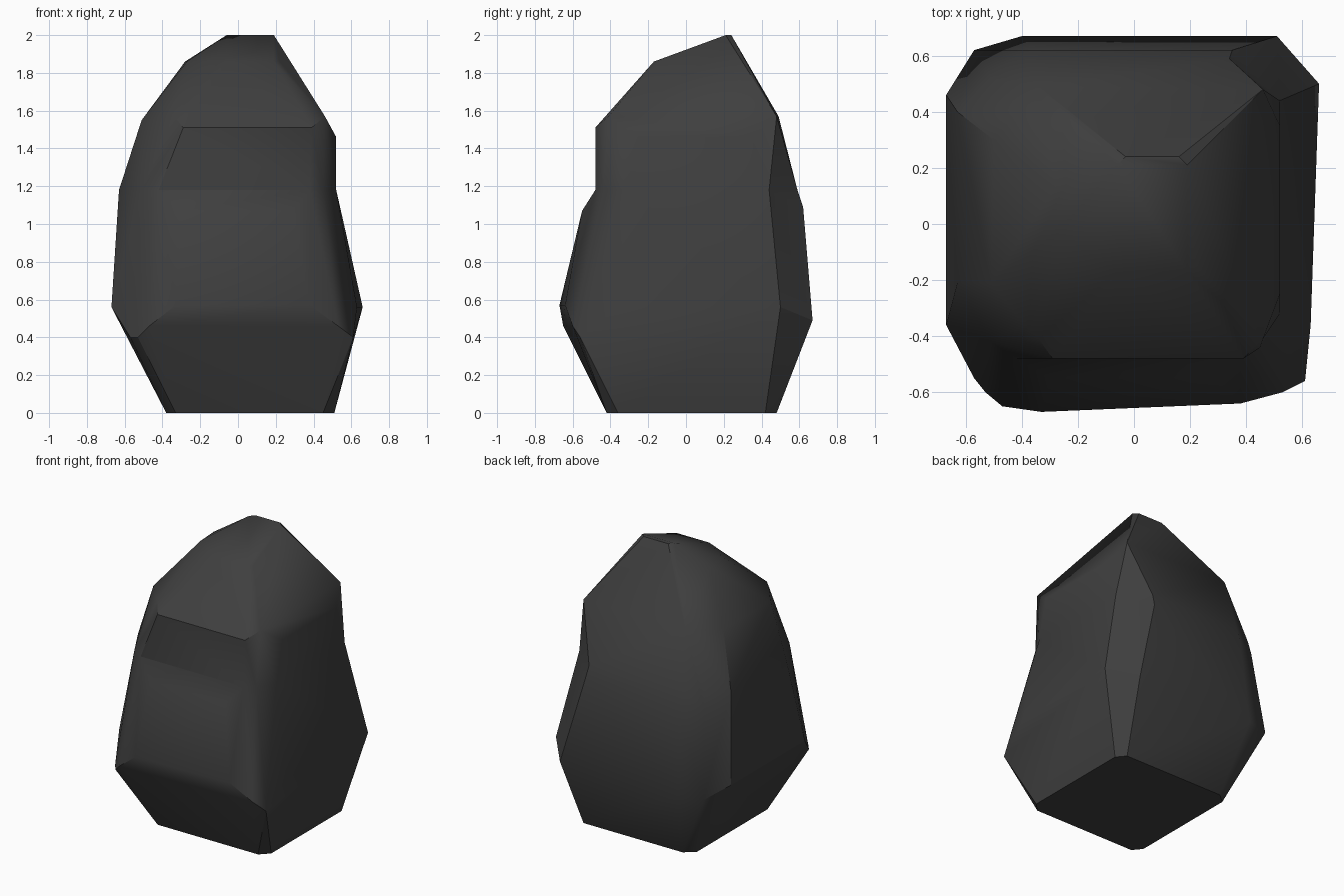
import bpy
import bmesh
import math

default_cube = bpy.data.objects.get("Cube")
if default_cube:
    bpy.data.objects.remove(default_cube, do_unlink=True)

# One dark stone colour for the whole boulder
stone = bpy.data.materials.new("dark_stone")
stone.use_nodes = True
stone_colour = (.05, .05, .05, 1)
stone.diffuse_color = stone_colour
stone.node_tree.nodes["Principled BSDF"].inputs["Base Color"].default_value = stone_colour


def add_level(height, *corners):
    """Corner points that all sit at the same height."""
    return [(x, y, height) for x, y in corners]


def add_hull(mesh, points):
    """Wrap a faceted convex chunk around the given points."""
    verts = [mesh.verts.new(point) for point in points]
    result = bmesh.ops.convex_hull(mesh, input=verts)
    unused = [item for item in result["geom_interior"] + result["geom_unused"]
              if isinstance(item, bmesh.types.BMVert)]
    bmesh.ops.delete(mesh, geom=list(set(unused)), context='VERTS')


# Waist: the narrow ring where the lower and upper chunks meet
waist = add_level(1.18, (-.42, -.48), (.38, -.48), (.45, -.44), (.52, -.32),
                  (.52, .44), (.34, .59), (-.36, .59), (-.51, .52),
                  (-.63, .4), (-.63, -.21), (-.51, -.42))

# Lower chunk: tapered foot, wide belly, raised front panel
foot = add_level(0, (-.33, -.42), (.45, -.42), (.51, -.36), (.51, .42),
                 (.46, .48), (-.31, .48), (-.38, .42), (-.38, -.36))
front_ledge = add_level(.4, (-.57, -.55), (-.53, -.6), (.61, -.56))
belly_sides = add_level(.56, (-.67, .46), (-.67, -.36), (.63, -.36), (.66, .5))
belly_back = add_level(.49, (-.57, .62), (-.4, .67), (.51, .67))
panel_bottom = add_level(.46, (-.47, -.65), (.53, -.6))
panel_face = add_level(.57, (-.33, -.67), (.38, -.64))
panel_top = add_level(1.07, (-.3, -.55), (.29, -.55))
upper_back = add_level(1.09, (.35, .62), (-.36, .62), (-.52, .54))

# Upper chunk: shoulders, sloping roof and small peak
shoulder_front = add_level(1.51, (-.29, -.48), (.39, -.48))
shoulder_right = add_level(1.46, (.52, -.25), (.52, .35))
shoulder_corners = add_level(1.57, (.46, -.41), (.46, .48), (-.34, .49),
                             (-.34, -.41), (-.39, -.36))
shoulder_left = add_level(1.55, (-.51, -.21), (-.5, .3))
roof = add_level(1.86, (-.06, -.17), (.19, -.17), (.22, -.14),
                 (-.1, -.13), (-.27, -.03), (-.28, .13))
peak = add_level(2, (.19, .21), (.16, .24), (-.03, .24), (-.06, .21))

mesh = bmesh.new()
add_hull(mesh, foot + front_ledge + belly_sides + belly_back + panel_bottom
         + panel_face + panel_top + upper_back + waist)
add_hull(mesh, waist + shoulder_front + shoulder_right + shoulder_corners
         + shoulder_left + roof + peak)

# Open the hidden joint at the waist, then weld both chunks together
joint = [face for face in mesh.faces
         if all(abs(vert.co.z - 1.18) < .001 for vert in face.verts)]
bmesh.ops.delete(mesh, geom=joint, context='FACES')
bmesh.ops.remove_doubles(mesh, verts=mesh.verts[:], dist=.001)
bmesh.ops.dissolve_limit(mesh, angle_limit=math.radians(3),
                         verts=mesh.verts[:], edges=mesh.edges[:])
bmesh.ops.recalc_face_normals(mesh, faces=mesh.faces[:])

data = bpy.data.meshes.new("boulder")
mesh.to_mesh(data)
mesh.free()
data.materials.append(stone)
boulder = bpy.data.objects.new("boulder", data)
bpy.context.collection.objects.link(boulder)

# Soften shallow creases and keep the strong edges crisp
bpy.ops.object.select_all(action='DESELECT')
boulder.select_set(True)
bpy.context.view_layer.objects.active = boulder
bpy.ops.object.shade_smooth_by_angle(angle=math.radians(30))
